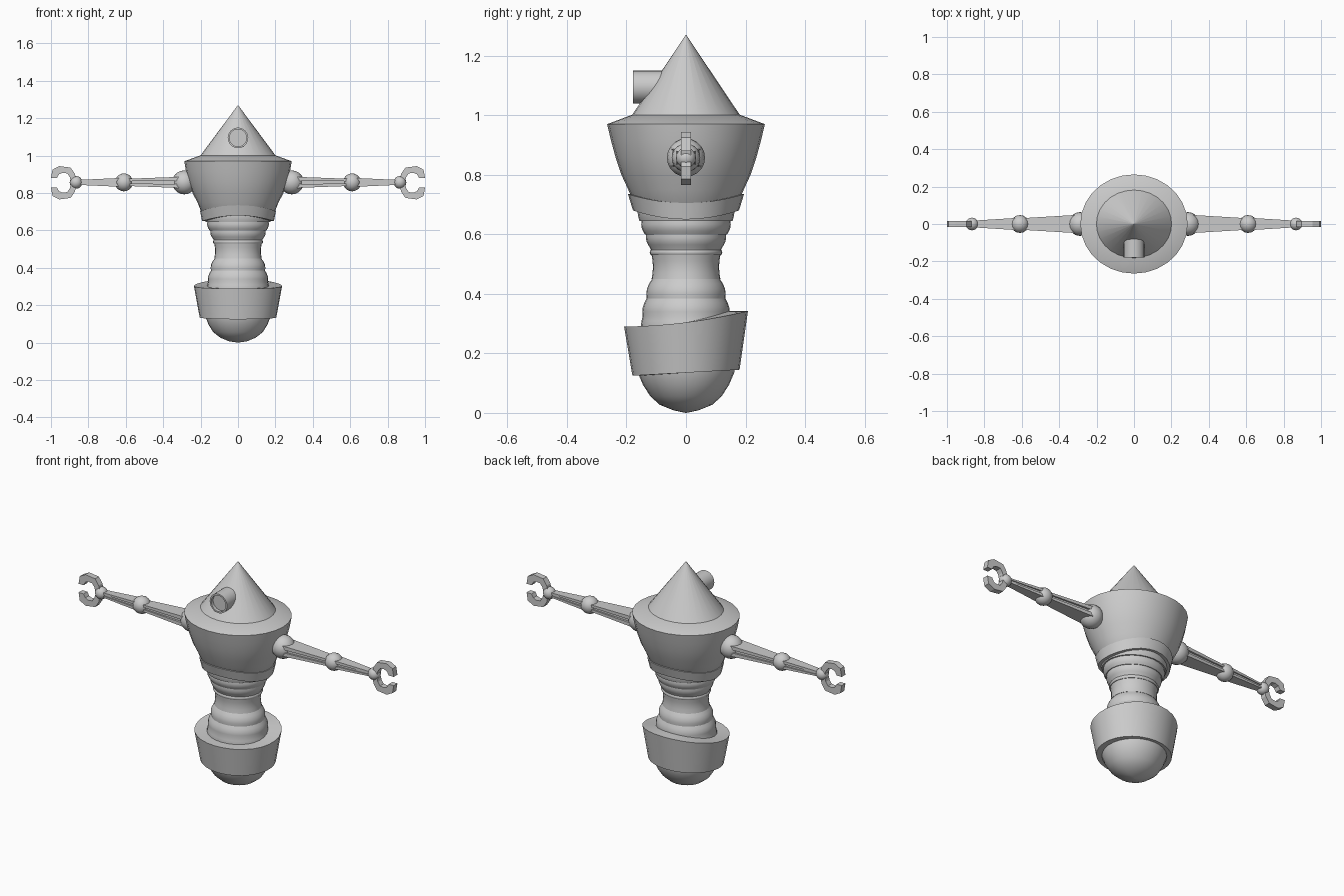
import bpy, bmesh
from math import cos, sin, pi, radians

if "Cube" in bpy.data.objects:
    bpy.data.objects.remove(bpy.data.objects["Cube"])


def finish(name, bm, angle=30, mirror=False):
    bmesh.ops.recalc_face_normals(bm, faces=bm.faces)
    me = bpy.data.meshes.new(name)
    bm.to_mesh(me)
    bm.free()
    ob = bpy.data.objects.new(name, me)
    bpy.context.collection.objects.link(ob)
    bpy.ops.object.select_all(action='DESELECT')
    ob.select_set(True)
    bpy.context.view_layer.objects.active = ob
    bpy.ops.object.shade_smooth_by_angle(angle=radians(angle))
    if mirror:
        ob.modifiers.new("Mirror", 'MIRROR')
    return ob


def lathe(name, prof, lift=None, n=28, closed=False, angle=30):
    """Oval rings (rx, ry, z); lift(i, sine) bends ring i up or down."""
    bm = bmesh.new()
    rings = []
    for i, (rx, ry, z) in enumerate(prof):
        ring = []
        for k in range(n):
            a = 2 * pi * k / n
            dz = lift(i, sin(a)) if lift else 0
            ring.append(bm.verts.new((rx * cos(a), ry * sin(a), z + dz)))
        rings.append(ring)
    pairs = list(zip(rings, rings[1:]))
    if closed:
        pairs.append((rings[-1], rings[0]))
    for lo, hi in pairs:
        for k in range(n):
            j = (k + 1) % n
            bm.faces.new((lo[k], lo[j], hi[j], hi[k]))
    if not closed:
        bm.faces.new(rings[0])
        bm.faces.new(rings[-1])
    bmesh.ops.remove_doubles(bm, verts=bm.verts, dist=1e-5)
    return finish(name, bm, angle)


# Head cone
lathe("head_cone", [(.205, .185, .995), (.0005, .0005, 1.27)])

# Eye tube with recessed lens, turned to face the front
eye = lathe("eye_tube", [(.055, .055, -.02), (.055, .055, .178), (.046, .046, .178),
                         (.046, .046, .160)], n=24)
eye.rotation_euler = (pi / 2, 0, 0)
eye.location = (0, 0, 1.095)

# Chest bowl
lathe("chest", [(.17, .15, .67), (.197, .173, .70), (.217, .194, .75), (.243, .217, .80),
                (.264, .237, .86), (.278, .252, .915), (.287, .265, .97), (.205, .185, 1.0)])

# Waist belt, arched up at front and back
lathe("waist_belt", [(.192, .178, .65), (.203, .195, .705), (.185, .17, .705), (.155, .14, .65)],
      lift=lambda i, s: .03 * s * s, closed=True)

# Ribbed waist: stacked bulging bands
bands = [(.26, .165, .325, .16, .004), (.325, .16, .385, .145, .007), (.385, .145, .45, .125, .009),
         (.45, .127, .53, .127, -.005), (.53, .13, .548, .13, .004),
         (.553, .132, .60, .148, .006), (.60, .152, .645, .164, .006), (.645, .172, .69, .178, .003)]
prof = []
for z0, r0, z1, r1, bulge in bands:
    for t in (0, .25, .5, .75, 1):
        r = r0 + (r1 - r0) * t + bulge * sin(pi * t)
        prof.append((r, r * .91, z0 + (z1 - z0) * t))
lathe("ribbed_waist", prof)

# Hip collar, higher at the back
slope_bottom = lambda s: .01 * s
slope_top = lambda s: .026 * s + .012 * s * s
lathe("hip_collar", [(.205, .18, .135), (.236, .208, .304), (.15, .135, .304), (.15, .135, .135)],
      lift=lambda i, s: slope_top(s) if i in (1, 2) else slope_bottom(s), closed=True)

# Rounded base
lathe("base_bowl", [(.0005, .0005, 0), (.05, .04, .008), (.095, .088, .027), (.132, .12, .056),
                    (.157, .145, .095), (.173, .162, .135), (.178, .165, .17)], angle=40)

# Arms, built on +x and mirrored
ZA = .857


def ball(name, x, r):
    bm = bmesh.new()
    bmesh.ops.create_uvsphere(bm, u_segments=16, v_segments=10, radius=r)
    bmesh.ops.translate(bm, verts=bm.verts, vec=(x, 0, ZA))
    finish(name, bm, 40, True)


def bar(name, a, b):
    """Tapered bar between ends (x, half depth, low z, high z)."""
    bm = bmesh.new()
    q = [[bm.verts.new((x, y, ZA + z)) for y, z in ((-h, lo), (h, lo), (h, hi), (-h, hi))]
         for x, h, lo, hi in (a, b)]
    bm.faces.new(q[0])
    bm.faces.new(q[1])
    for k in range(4):
        j = (k + 1) % 4
        bm.faces.new((q[0][k], q[0][j], q[1][j], q[1][k]))
    finish(name, bm, 20, True)


ball("shoulder_joint", .288, .064)
ball("elbow_joint", .61, .048)
ball("wrist_joint", .866, .034)
for part, x0, x1, h0, h1, t0, t1 in (("upper_arm", .30, .60, .049, .031, .030, .019),
                                     ("forearm", .62, .86, .033, .018, .024, .013)):
    bar(part + "_core", (x0, h0 * .75, -t0 * .5, t0 * .5), (x1, h1 * .75, -t1 * .5, t1 * .5))
    bar(part + "_top", (x0, h0, t0 * .3, t0), (x1, h1, t1 * .3, t1))
    bar(part + "_bottom", (x0, h0, -t0, -t0 * .3), (x1, h1, -t1, -t1 * .3))

# Claw pincers
pincer = [(.866, .018), (.872, .048), (.895, .081), (.955, .089), (.992, .07), (1.0, .025),
          (.968, .025), (.957, .045), (.938, .053), (.913, .05), (.899, .03), (.895, .012)]
for name, s in (("upper_pincer", 1), ("lower_pincer", -1)):
    bm = bmesh.new()
    f = bm.faces.new([bm.verts.new((x, -.017, ZA - .002 + s * z)) for x, z in pincer])
    ext = bmesh.ops.extrude_face_region(bm, geom=[f])
    moved = [v for v in ext["geom"] if isinstance(v, bmesh.types.BMVert)]
    bmesh.ops.translate(bm, verts=moved, vec=(0, .034, 0))
    # keep both end faces of the prism
    bm.faces.ensure_lookup_table()
    bmesh.ops.holes_fill(bm, edges=bm.edges, sides=0)
    finish(name, bm, 20, True)
